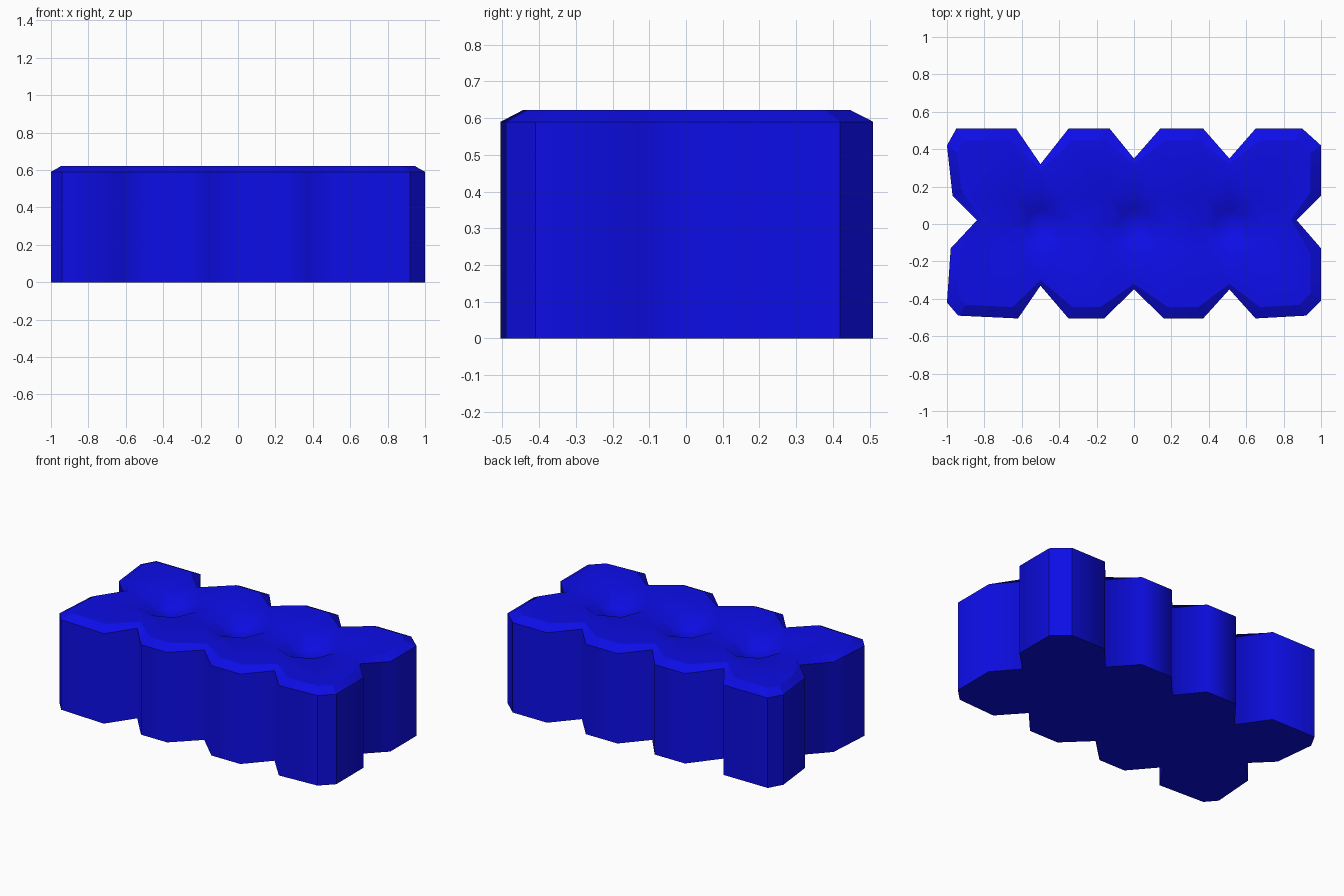
import bpy, bmesh, math
from mathutils import Vector

cube = bpy.data.objects.get("Cube")
if cube:
    bpy.data.objects.remove(cube, do_unlink=True)

WALL, TOP = 0.59, 0.622

blue = bpy.data.materials.new("deep_blue")
blue.use_nodes = True
colour = (0.004, 0.004, 0.8, 1)
blue.diffuse_color = colour
blue.node_tree.nodes["Principled BSDF"].inputs["Base Color"].default_value = colour

# Footprint: two rows of four chamfered lobes
outline = [(-1, -.42), (-.94, -.49), (-.62, -.505), (-.5, -.33), (-.35, -.505),
           (-.16, -.505), (0, -.35), (.16, -.505), (.37, -.505), (.51, -.35),
           (.65, -.505), (.92, -.49), (1, -.41), (1, -.13), (.87, .02),
           (1, .15), (1, .42), (.9, .51), (.65, .51), (.51, .35), (.37, .51),
           (.14, .51), (0, .35), (-.13, .51), (-.35, .51), (-.5, .32),
           (-.63, .51), (-.95, .51), (-1, .42), (-.97, .15), (-.84, .02), (-.98, -.13)]


def shrink(x, y):
    """Move a footprint point inward for the sloped top edge."""
    if abs(y) < .1:                       # end notches
        return x - math.copysign(.03, x), y
    if abs(y) < .38 and abs(x) < .6:      # side notches
        return x, y - math.copysign(.03, y)
    cx = math.floor(x / .5) * .5 + .25 if abs(x) < 1 else math.copysign(.75, x)
    cy = math.copysign(.25, y)
    return cx + (x - cx) * .78, cy + (y - cy) * .76


bm = bmesh.new()


def ring(points, z):
    verts = [bm.verts.new((x, y, z)) for x, y in points]
    return verts


def loop_edges(verts):
    return [bm.edges.get((a, b)) or bm.edges.new((a, b))
            for a, b in zip(verts, verts[1:] + verts[:1])]


def bridge(low, high):
    n = len(low)
    for i in range(n):
        j = (i + 1) % n
        bm.faces.new((low[i], low[j], high[j], high[i]))


# Walls and sloped rim
base = ring(outline, 0)
wall = ring(outline, WALL)
rim = ring([shrink(x, y) for x, y in outline], TOP)
bridge(base, wall)
bridge(wall, rim)
bm.faces.new(base[::-1])

# Shallow pits where four lobes meet
cap_edges = loop_edges(rim)
for cx in (-.5, 0, .51):
    def circle(r):
        return [(cx + r * math.cos(a * math.pi / 4), r * math.sin(a * math.pi / 4))
                for a in range(8)]
    lip, mid = ring(circle(.19), TOP), ring(circle(.08), TOP - .06)
    bridge(lip, mid)
    centre = bm.verts.new((cx, 0, TOP - .08))
    for a, b in zip(mid, mid[1:] + mid[:1]):
        bm.faces.new((a, b, centre))
    cap_edges += loop_edges(lip)

# Top surface around the pits
bmesh.ops.triangle_fill(bm, edges=cap_edges, use_beauty=True, normal=Vector((0, 0, 1)))
bmesh.ops.recalc_face_normals(bm, faces=bm.faces[:])

# Smooth lobes and pits, crisp rims and end corners
for f in bm.faces:
    f.smooth = True
for loop in (base, wall, rim):
    for e in loop_edges(loop):
        e.smooth = False
for e in bm.edges:
    a, b = e.verts
    upright = (a.co - b.co).xy.length < .1 and abs(a.co.z - b.co.z) > .01
    if upright and abs(a.co.x) > .88 and abs(a.co.y) > .4:
        e.smooth = False

mesh = bpy.data.meshes.new("lobed_block")
bm.to_mesh(mesh)
bm.free()
mesh.materials.append(blue)
block = bpy.data.objects.new("lobed_block", mesh)
bpy.context.collection.objects.link(block)
